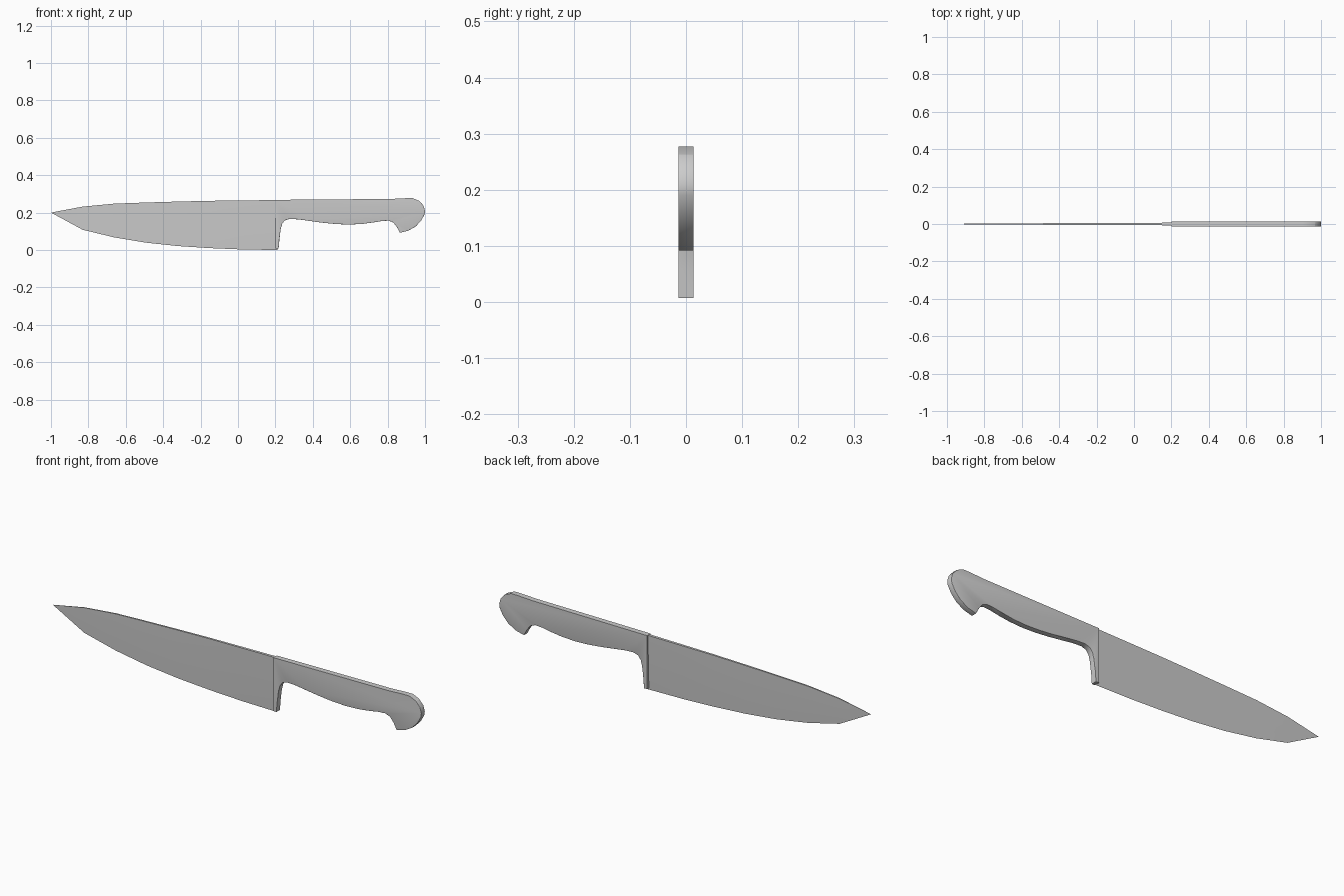
import bpy, bmesh, math

if "Cube" in bpy.data.objects:
    bpy.data.objects.remove(bpy.data.objects["Cube"])


def finish(bm, name, angle):
    bmesh.ops.recalc_face_normals(bm, faces=bm.faces)
    mesh = bpy.data.meshes.new(name)
    bm.to_mesh(mesh)
    bm.free()
    obj = bpy.data.objects.new(name, mesh)
    bpy.context.collection.objects.link(obj)
    bpy.ops.object.select_all(action='DESELECT')
    obj.select_set(True)
    bpy.context.view_layer.objects.active = obj
    bpy.ops.object.shade_smooth_by_angle(angle=math.radians(angle))
    return obj


# Blade: wedge sections (x, edge z, spine z, half thickness) lofted to the tip
stations = [
    (-0.83, 0.108, 0.232, 0.0025), (-0.66, 0.067, 0.248, 0.0035),
    (-0.49, 0.039, 0.254, 0.004), (-0.32, 0.021, 0.259, 0.0045),
    (-0.15, 0.010, 0.263, 0.005), (0.02, 0.003, 0.265, 0.006),
    (0.21, 0.000, 0.267, 0.007),
]
bm = bmesh.new()
tip = bm.verts.new((-1, 0, 0.2))
rings = []
for x, lo, hi, t in stations:
    section = [(0, 0), (t * 0.45, 0.3), (t * 0.8, 0.65), (t, 1),
               (-t, 1), (-t * 0.8, 0.65), (-t * 0.45, 0.3)]
    rings.append([bm.verts.new((x, y, lo + (hi - lo) * f)) for y, f in section])
n = len(rings[0])
for i in range(n):
    j = (i + 1) % n
    bm.faces.new((tip, rings[0][i], rings[0][j]))
    for a, b in zip(rings, rings[1:]):
        bm.faces.new((a[i], b[i], b[j], a[j]))
bm.faces.new(rings[-1])
finish(bm, "blade", 30)

# Handle with bolster: side outline extruded across y
outline = [
    (0.20, 0.268), (0.20, 0.007), (0.217, 0.007), (0.222, 0.06),
    (0.228, 0.11), (0.236, 0.14), (0.25, 0.158), (0.275, 0.166),
    (0.32, 0.164), (0.38, 0.156), (0.45, 0.146), (0.52, 0.139),
    (0.59, 0.136), (0.66, 0.139), (0.72, 0.147), (0.77, 0.155),
    (0.805, 0.157), (0.83, 0.147), (0.848, 0.125), (0.866, 0.092),
    (0.91, 0.103), (0.95, 0.126), (0.98, 0.158), (0.997, 0.19),
    (1.00, 0.21), (0.992, 0.237), (0.97, 0.262), (0.935, 0.277),
    (0.90, 0.277), (0.82, 0.273),
]
HALF = 0.0135
bm = bmesh.new()
face = bm.faces.new([bm.verts.new((x, -HALF, z)) for x, z in outline])
ext = bmesh.ops.extrude_face_region(bm, geom=[face])
for v in ext["geom"]:
    if isinstance(v, bmesh.types.BMVert):
        v.co.y = HALF


# Round the grip underside and the butt, leave spine and bolster crisp
def rounded(e):
    a, b = (v.co for v in e.verts)
    return (abs(a.y - b.y) < 1e-5 and min(a.x, b.x) > 0.219
            and (min(a.z, b.z) < 0.24))


edges = [e for e in bm.edges if rounded(e)
         and not (e.verts[0].co.z > 0.265 and e.verts[1].co.z > 0.265)]
bmesh.ops.bevel(bm, geom=edges, offset=0.009, segments=3, profile=0.5,
                affect='EDGES', clamp_overlap=True)
finish(bm, "handle", 35)
